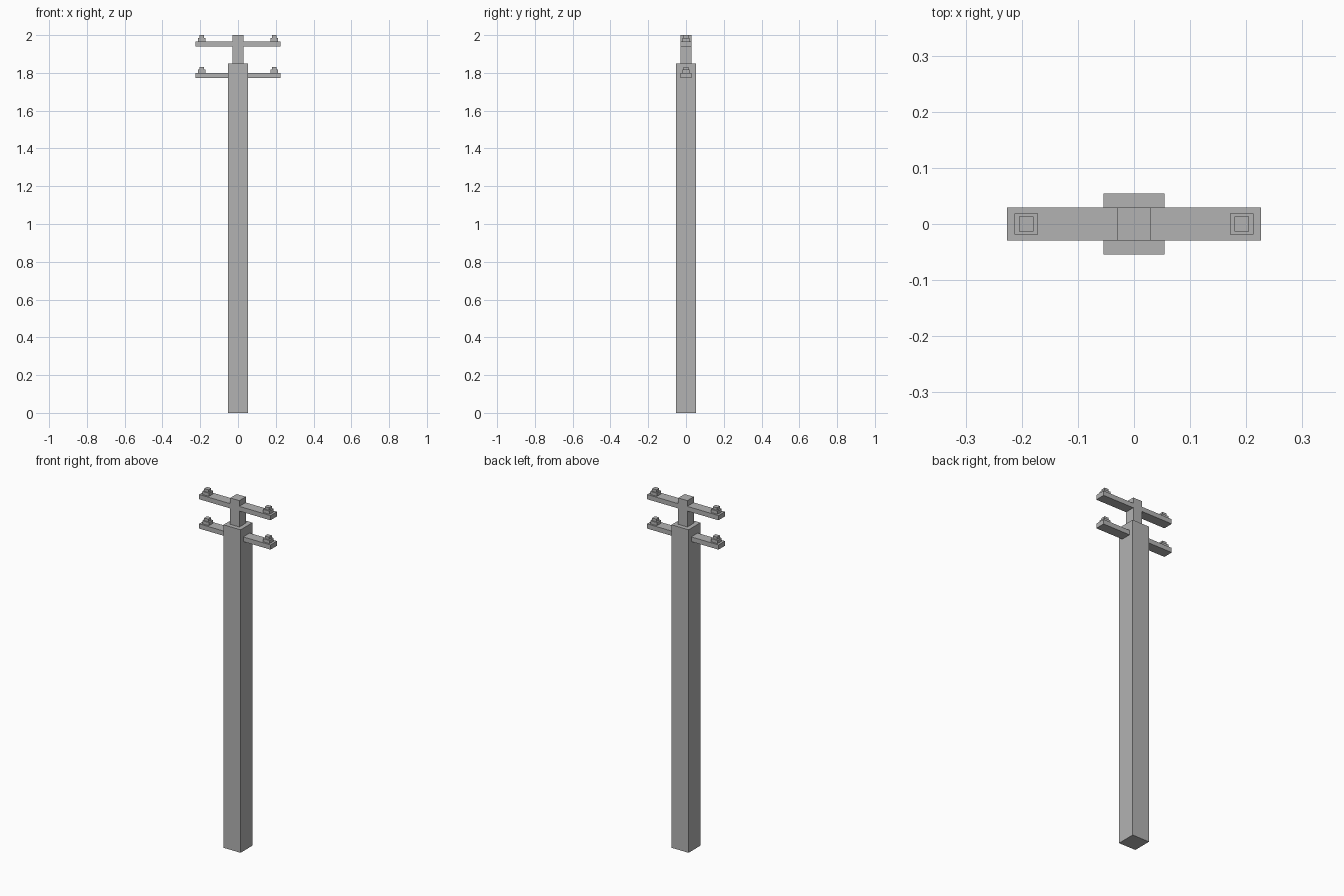
import bpy

if "Cube" in bpy.data.objects:
    bpy.data.objects.remove(bpy.data.objects["Cube"], do_unlink=True)

GREY = (0.45, 0.45, 0.45, 1)
grey = bpy.data.materials.new("plain_grey")
grey.use_nodes = True
grey.diffuse_color = GREY
grey.node_tree.nodes["Principled BSDF"].inputs["Base Color"].default_value = GREY


def box(name, x, y, z):
    """Box spanning the given (low, high) ranges."""
    spans = (x, y, z)
    bpy.ops.mesh.primitive_cube_add(size=1, location=[(a + b) / 2 for a, b in spans])
    ob = bpy.context.object
    ob.name = name
    ob.scale = [b - a for a, b in spans]
    bpy.ops.object.transform_apply(location=True, rotation=False, scale=True)
    ob.data.materials.append(grey)
    return ob


def around(centre, half):
    return (centre - half, centre + half)


POST, CAP = 0.054, 0.029        # half widths of the two pole sections
ARM_END, ARM_THICK = 0.226, 0.027
INSULATOR_X = 0.192

# Pole: thick post with a thinner section on top
box("main_post", around(0, POST), around(0, POST), (0, 1.849))
box("upper_post", around(0, CAP), around(0, CAP), (1.849, 2))

# Cross arms on both sides, each end carrying a stepped insulator
for level, top, inner in (("lower", 1.799, POST), ("upper", 1.967, CAP)):
    for side, s in (("left", 1), ("right", -1)):
        name = f"{level}_{side}"
        box(f"{name}_arm", sorted((s * inner, s * ARM_END)),
            around(0, CAP), (top - ARM_THICK, top))
        x = s * INSULATOR_X
        box(f"{name}_insulator_base", around(x, 0.021), around(0, 0.019),
            (top, top + 0.018))
        box(f"{name}_insulator_tip", around(x, 0.013), around(0, 0.013),
            (top + 0.018, top + 0.033))
